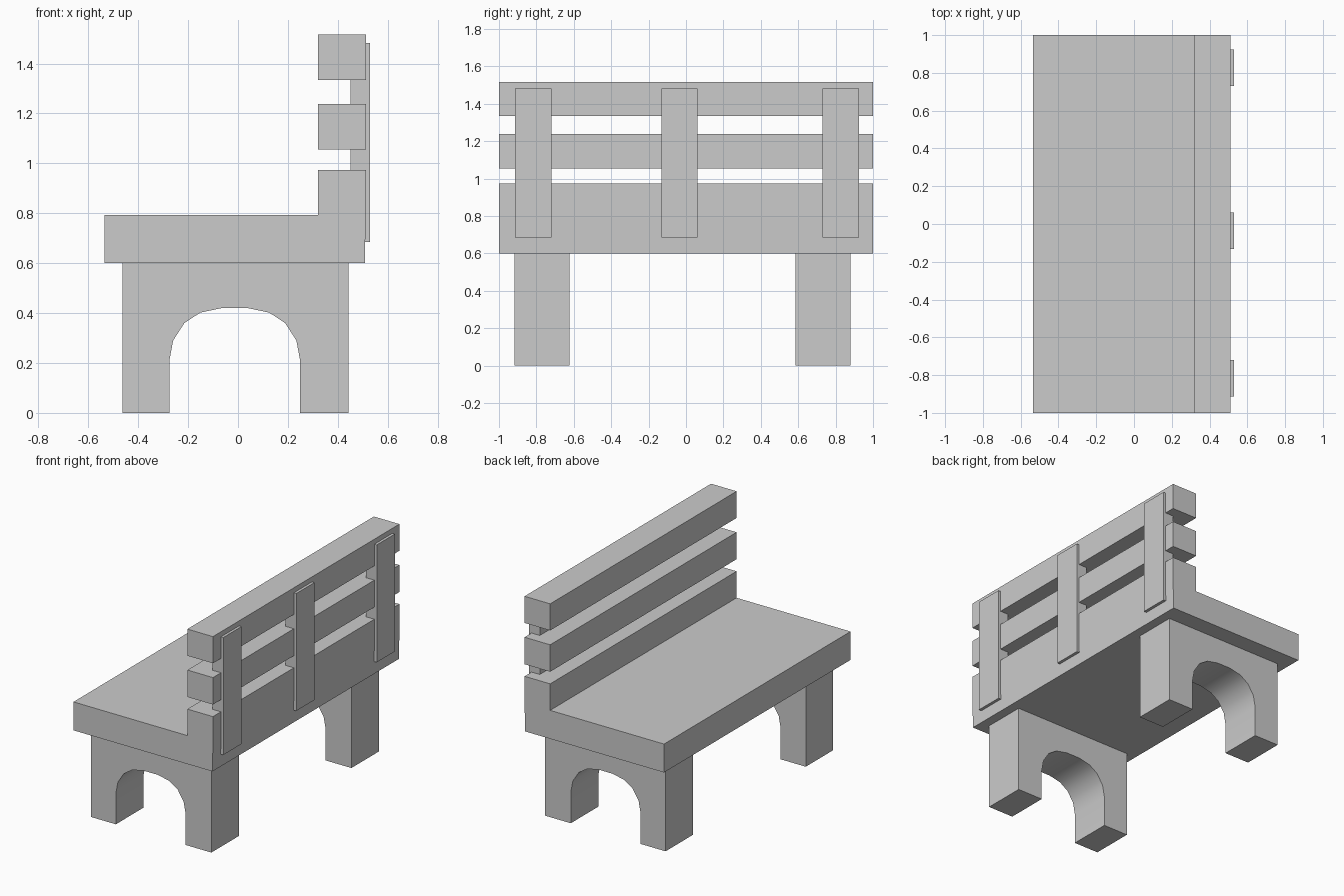
import bpy, bmesh, math

if "Cube" in bpy.data.objects:
    bpy.data.objects.remove(bpy.data.objects["Cube"])


def extrude_y(name, profile, y0, y1, smooth=False):
    """Extrude an (x, z) outline from y0 to y1."""
    bm = bmesh.new()
    face = bm.faces.new([bm.verts.new((x, y0, z)) for x, z in profile])
    new = bmesh.ops.extrude_face_region(bm, geom=[face])["geom"]
    moved = [v for v in new if isinstance(v, bmesh.types.BMVert)]
    bmesh.ops.translate(bm, verts=moved, vec=(0, y1 - y0, 0))
    bmesh.ops.recalc_face_normals(bm, faces=bm.faces)
    mesh = bpy.data.meshes.new(name)
    bm.to_mesh(mesh)
    bm.free()
    obj = bpy.data.objects.new(name, mesh)
    bpy.context.collection.objects.link(obj)
    if smooth:
        bpy.ops.object.select_all(action='DESELECT')
        obj.select_set(True)
        bpy.context.view_layer.objects.active = obj
        bpy.ops.object.shade_smooth_by_angle(angle=math.radians(35))
    return obj


def rect(x0, x1, z0, z1):
    return [(x0, z0), (x1, z0), (x1, z1), (x0, z1)]


# Seat with the lowest back board, one L-shaped block
extrude_y("seat", [(-0.535, 0.6), (0.508, 0.6), (0.512, 0.793), (0.512, 0.973),
                   (0.32, 0.973), (0.32, 0.793), (-0.535, 0.793)], -1, 1)

# Upper back slats
for name, z0, z1 in (("middle_slat", 1.055, 1.238), ("top_slat", 1.335, 1.516)):
    extrude_y(name, rect(0.32, 0.512, z0, z1), -1, 1)

# Upright straps holding the slats
for i, y in enumerate((-0.817, -0.035, 0.828)):
    extrude_y(f"back_strap_{i + 1}", rect(0.45, 0.53, 0.685, 1.482), y - 0.097, y + 0.097)

# Arched legs: half an arch mirrored about its centre line
cx = -0.013
half = [(0.262, 0), (0.262, 0.21), (0.247, 0.29), (0.202, 0.36), (0.138, 0.402), (0.052, 0.42)]
arch = [(cx - x, z) for x, z in half] + [(cx + x, z) for x, z in reversed(half)]
leg = [(-0.463, 0)] + arch + [(0.442, 0), (0.442, 0.6), (-0.463, 0.6)]
extrude_y("front_leg", leg, -0.917, -0.623, smooth=True)
extrude_y("rear_leg", leg, 0.585, 0.88, smooth=True)
